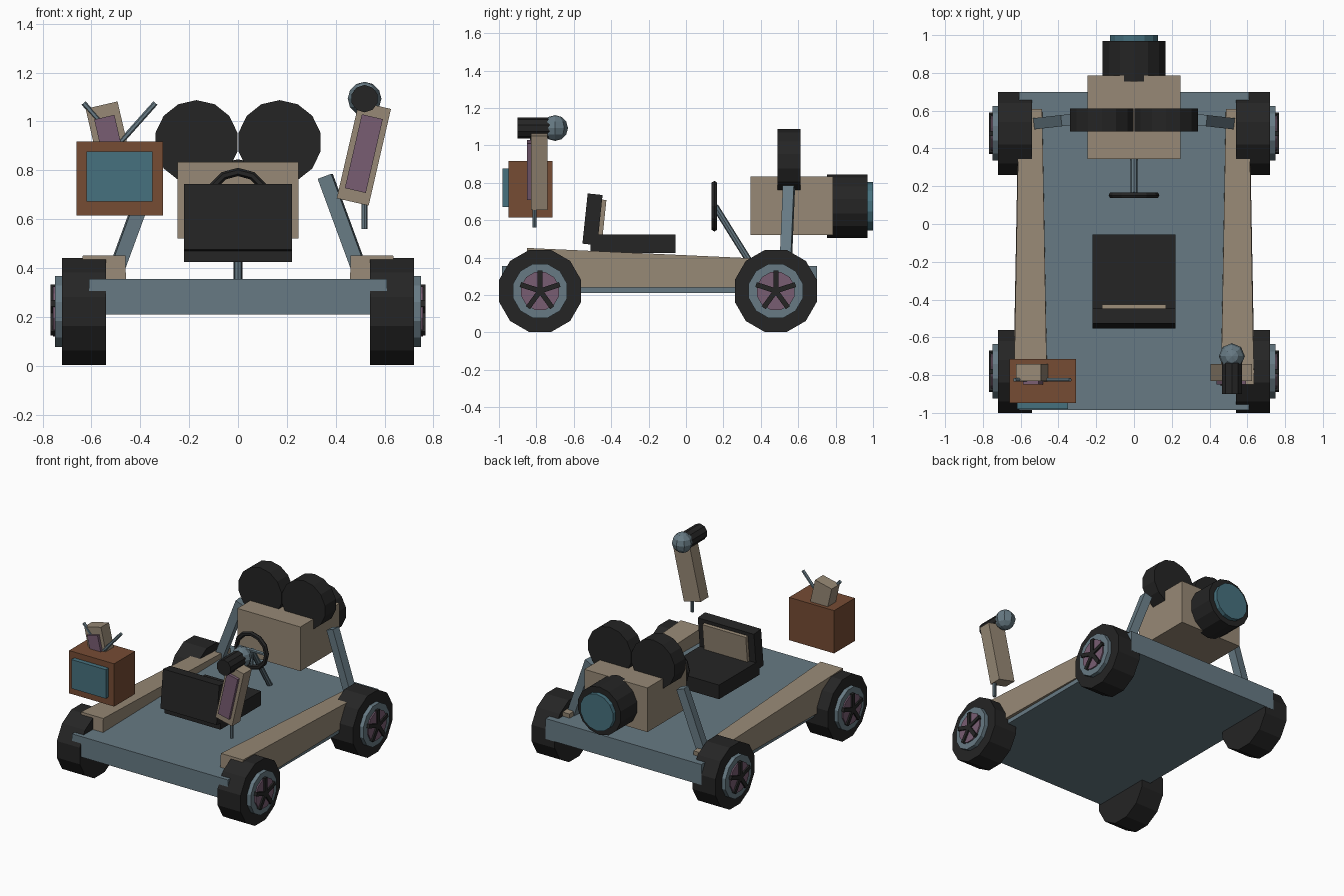
import bpy, bmesh, math
from mathutils import Matrix, Vector

if "Cube" in bpy.data.objects:
    bpy.data.objects.remove(bpy.data.objects["Cube"])


def material(name, rgb):
    m = bpy.data.materials.new(name)
    m.diffuse_color = (*rgb, 1)
    m.use_nodes = True
    m.node_tree.nodes["Principled BSDF"].inputs["Base Color"].default_value = m.diffuse_color
    return m


BLUE = material("slate blue", (0.135, 0.195, 0.23))
TAN = material("tan", (0.31, 0.25, 0.18))
DARK = material("charcoal", (0.018, 0.018, 0.018))
TEAL = material("teal glass", (0.062, 0.165, 0.21))
BROWN = material("brown", (0.18, 0.072, 0.034))
PURPLE = material("dusty purple", (0.19, 0.11, 0.17))


def finish(name, bm, mat, matrix=None):
    if matrix:
        bm.transform(matrix)
    bmesh.ops.recalc_face_normals(bm, faces=bm.faces)
    me = bpy.data.meshes.new(name)
    bm.to_mesh(me)
    bm.free()
    me.materials.append(mat)
    ob = bpy.data.objects.new(name, me)
    bpy.context.collection.objects.link(ob)
    return ob


def box(name, lo, hi, mat, tilt=Matrix()):
    """Box between two corners, tilted about its own centre."""
    lo, hi = Vector(lo), Vector(hi)
    bm = bmesh.new()
    bmesh.ops.create_cube(bm, size=1)
    return finish(name, bm, mat, Matrix.Translation((lo + hi) / 2) @ tilt
                  @ Matrix.Diagonal((*(hi - lo), 1)))


def rod(name, p, q, r, mat, sides=12, spin=0.0):
    """Cylinder from p to q."""
    p, q = Vector(p), Vector(q)
    d = q - p
    bm = bmesh.new()
    bmesh.ops.create_cone(bm, cap_ends=True, segments=sides, radius1=r, radius2=r, depth=d.length)
    return finish(name, bm, mat, Matrix.Translation((p + q) / 2)
                  @ d.to_track_quat('Z', 'Y').to_matrix().to_4x4() @ Matrix.Rotation(spin, 4, 'Z'))


def tilt(deg, axis):
    return Matrix.Rotation(math.radians(deg), 4, axis)


# Flat chassis
box("chassis", (-0.61, -0.985, 0.21), (0.61, 0.70, 0.355), BLUE)

# Wheels: tyre, rim, hub disc and five spokes
for s, side in ((-1, "left"), (1, "right")):
    for y, end in ((-0.78, "front"), (0.48, "rear")):
        n = f"{end}_{side}_"
        z = 0.222
        rod(n + "tyre", (s * 0.54, y, z), (s * 0.72, y, z), 0.227, DARK, 12, math.pi / 12)
        rod(n + "rim", (s * 0.70, y, z), (s * 0.748, y, z), 0.15, BLUE, 12, math.pi / 12)
        rod(n + "hub", (s * 0.74, y, z), (s * 0.757, y, z), 0.105, PURPLE, 12, math.pi / 12)
        for k in range(5):
            a = math.radians(90 + 72 * k)
            m = Matrix.Translation((s * 0.755, y, z)) @ Matrix.Rotation(a, 4, 'X') \
                @ Matrix.Translation((0, 0.053, 0)) @ Matrix.Diagonal((0.025, 0.115, 0.027, 1))
            bm = bmesh.new()
            bmesh.ops.create_cube(bm, size=1)
            finish(f"{n}spoke_{k + 1}", bm, DARK, m)

    # Tapered side rail
    bm = bmesh.new()
    rings = []
    for y, w, bottom, top in ((-0.86, 0.091, 0.24, 0.452), (0.60, 0.064, 0.24, 0.385)):
        rings.append([bm.verts.new((s * 0.548 + dx * w, y + dy, zz)) for dx, dy, zz in
                      ((-1, 0, bottom), (1, 0, bottom), (0.96, 0.01, top), (-0.96, 0.01, top))])
    bm.faces.new(rings[0])
    bm.faces.new(rings[1])
    for i in range(4):
        j = (i + 1) % 4
        bm.faces.new((rings[0][i], rings[0][j], rings[1][j], rings[1][i]))
    finish(f"{side}_rail", bm, TAN)

    # Slanted strut holding the rear unit
    p, q = Vector((s * 0.535, 0.53, 0.29)), Vector((s * 0.357, 0.55, 0.775))
    rod(f"{side}_strut", p, q, 0.042, BLUE, 4, math.pi / 4)

    # Round reel on top of the rear unit
    rod(f"{side}_reel", (s * 0.17, 0.49, 0.915), (s * 0.17, 0.612, 0.915), 0.172, DARK, 14,
        0 if s > 0 else math.pi)

# Seat
rod("seat_post", (0, -0.3, 0.35), (0, -0.3, 0.44), 0.016, BLUE, 8)
box("seat_cushion", (-0.22, -0.51, 0.425), (0.22, -0.055, 0.525), DARK)
back = tilt(-6, 'X')
box("seat_back", (-0.22, -0.54, 0.47), (0.22, -0.46, 0.74), DARK, back)
box("seat_back_panel", (-0.17, -0.465, 0.49), (0.17, -0.437, 0.71), TAN, back)

# Steering wheel, spokes and column
bpy.ops.mesh.primitive_torus_add(major_segments=12, minor_segments=6, major_radius=0.118,
                                 minor_radius=0.017, location=(0, 0.152, 0.675),
                                 rotation=(math.pi / 2, 0, 0))
wheel = bpy.context.object
wheel.name = "steering_wheel"
wheel.data.materials.append(DARK)
for k, a in enumerate((0, 180, 270)):
    a = math.radians(a)
    rod(f"steering_spoke_{k + 1}", (0, 0.155, 0.675),
        (0.118 * math.cos(a), 0.155, 0.675 + 0.118 * math.sin(a)), 0.012, BLUE, 6)
rod("steering_column", (0, 0.155, 0.675), (0, 0.37, 0.33), 0.018, BLUE, 8)

# Rear unit with barrel and glass
box("rear_housing", (-0.247, 0.345, 0.52), (0.247, 0.785, 0.833), TAN)
rod("barrel", (0, 0.755, 0.675), (0, 0.97, 0.675), 0.17, DARK, 14)
rod("lens", (0, 0.96, 0.675), (0, 1.0, 0.675), 0.13, TEAL, 14)

# Front left screen box with aerials
box("screen_box", (-0.66, -0.948, 0.615), (-0.307, -0.715, 0.918), BROWN)
box("screen", (-0.62, -0.98, 0.672), (-0.35, -0.94, 0.877), TEAL)
for s, side in ((-1, "left"), (1, "right")):
    rod(f"{side}_aerial", (-0.485, -0.825, 0.91), (-0.485 + s * 0.147, -0.825, 1.075),
        0.011, BLUE, 6)

# Tilted handles; the left one is partly sunk into the screen box
lean = tilt(13, 'Y')
box("right_handle", (0.448, -0.83, 0.665), (0.582, -0.74, 1.071), TAN, lean)
box("right_handle_panel", (0.471, -0.85, 0.713), (0.559, -0.82, 1.023), PURPLE, lean)
lean = tilt(-13, 'Y')
box("left_handle", (-0.595, -0.83, 0.80), (-0.461, -0.74, 1.07), TAN, lean)
box("left_handle_panel", (-0.565, -0.85, 0.80), (-0.48, -0.82, 1.02), PURPLE, lean)
rod("right_handle_pin", (0.517, -0.81, 0.56), (0.517, -0.81, 0.72), 0.012, BLUE, 8)

# Ball and grip on the right handle
bm = bmesh.new()
bmesh.ops.create_uvsphere(bm, u_segments=8, v_segments=6, radius=0.069)
finish("handle_ball", bm, BLUE, Matrix.Translation((0.518, -0.70, 1.093)))
rod("handle_grip", (0.518, -0.90, 1.093), (0.518, -0.70, 1.093), 0.056, DARK, 10)
